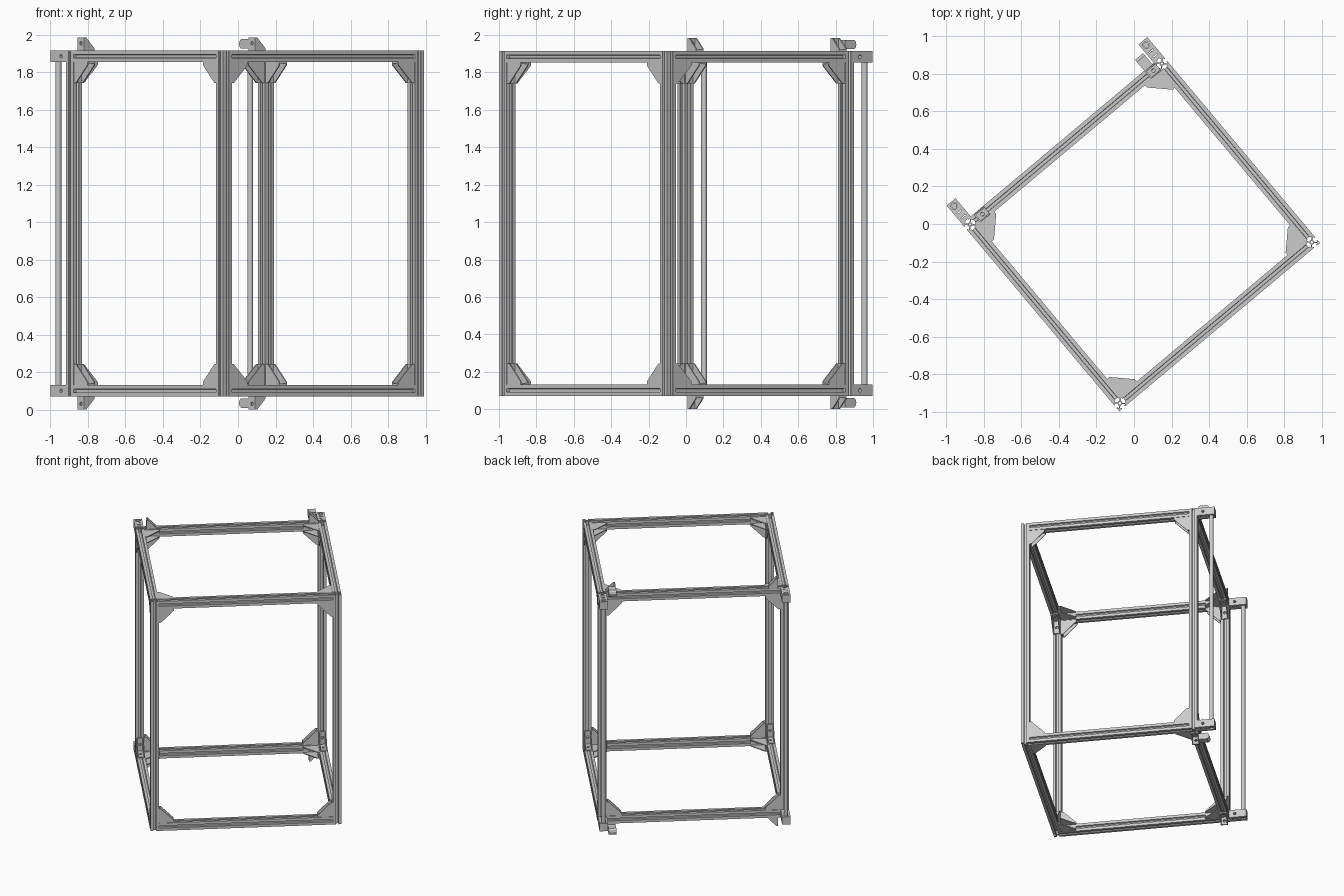
import bpy, bmesh
from math import cos, sin, pi, radians
from mathutils import Matrix, Vector

if "Cube" in bpy.data.objects:
    bpy.data.objects.remove(bpy.data.objects["Cube"])

S = 0.0615               # extrusion size
H = S / 2
U, V = 1.335, 1.243      # post spacing along the two sides
Z0, Z1 = 0.07, 1.915     # frame bottom and top
ZM = (Z0 + Z1) / 2
ROOT = Matrix.Translation((-0.075, -0.955, 0)) @ Matrix.Rotation(radians(40), 4, 'Z')
X, Y, Z = Vector((1, 0, 0)), Vector((0, 1, 0)), Vector((0, 0, 1))


def frame(o, x, y):
    z = x.cross(y)
    return Matrix(((x.x, y.x, z.x, o[0]), (x.y, y.y, z.y, o[1]),
                   (x.z, y.z, z.z, o[2]), (0, 0, 0, 1)))


def circle(cx, cy, r, n=20):
    return [(cx + r * cos(2 * pi * i / n), cy + r * sin(2 * pi * i / n)) for i in range(n)]


def rect(x0, x1, y0, y1):
    return [(x0, y0), (x1, y0), (x1, y1), (x0, y1)]


def prism(loops, depth):
    """Extrude an outline with holes, centred on its local z."""
    cu = bpy.data.curves.new("profile", 'CURVE')
    cu.dimensions, cu.fill_mode, cu.extrude = '2D', 'BOTH', depth / 2
    for pts in loops:
        sp = cu.splines.new('POLY')
        sp.points.add(len(pts) - 1)
        for p, q in zip(sp.points, pts):
            p.co = (q[0], q[1], 0, 1)
        sp.use_cyclic_u = True
    ob = bpy.data.objects.new("profile", cu)
    bpy.context.collection.objects.link(ob)
    dg = bpy.context.evaluated_depsgraph_get()
    me = bpy.data.meshes.new_from_object(ob.evaluated_get(dg))
    bpy.data.objects.remove(ob)
    bpy.data.curves.remove(cu)
    bm = bmesh.new()
    bm.from_mesh(me)
    bmesh.ops.remove_doubles(bm, verts=bm.verts, dist=1e-5)
    bmesh.ops.recalc_face_normals(bm, faces=bm.faces)
    for f in bm.faces:
        f.smooth = False
    bm.to_mesh(me)
    bm.free()
    return me


def join(name, pieces):
    bm = bmesh.new()
    for me, mat in pieces:
        tmp = me.copy()
        tmp.transform(mat)
        bm.from_mesh(tmp)
        bpy.data.meshes.remove(tmp)
    out = bpy.data.meshes.new(name)
    bm.to_mesh(out)
    bm.free()
    return out


def place(name, me, mat):
    ob = bpy.data.objects.new(name, me)
    ob.matrix_world = ROOT @ mat
    bpy.context.collection.objects.link(ob)
    return ob


# T-slot extrusion profile, one side turned four times, with a centre bore
side = [(10, 10), (3, 10), (3, 8), (5.5, 8), (5.5, 7), (2.5, 4),
        (-2.5, 4), (-5.5, 7), (-5.5, 8), (-3, 8), (-3, 10)]
k = S / 20
outline = []
for i in range(4):
    c, s = round(cos(i * pi / 2)), round(sin(i * pi / 2))
    outline += [((c * x - s * y) * k, (s * x + c * y) * k) for x, y in side]
tslot = [outline, circle(0, 0, 2.1 * k, 16)]


# Hollow corner bracket with two drilled legs and two gusset cheeks
def bracket(name, L, t, w):
    cheek = prism([[(0, 0), (L, 0), (L, t), (t, L), (0, L)]], 0.007)
    leg = prism([rect(0, L, -w / 2, w / 2), circle(L * 0.55, 0, 0.01, 16)], 0.009)
    off = w / 2 - 0.0035
    return join(name, [(cheek, Matrix.Translation((0, 0, off))),
                       (cheek, Matrix.Translation((0, 0, -off))),
                       (leg, frame((0, 0.0045, 0), X, Z)),
                       (leg, frame((0.0045, 0, 0), Y, Z))])


post = prism(tslot, Z1 - Z0)
rail_u = prism(tslot, U - S)
rail_v = prism(tslot, V - S)
big = bracket("corner_bracket", 0.112, 0.016, 0.054)
small = bracket("end_bracket", 0.07, 0.013, 0.054)

# Rod clamp: drilled block with slits
clamp = prism([rect(-H, H, H, 0.158), circle(0, 0.13, 0.018),
               rect(-0.015, 0.015, 0.085, 0.091), rect(-0.015, 0.015, 0.052, 0.058)], S)
# Rounded stop block, profile in the v-z plane
stop = prism([[(0, 0), (0.065, 0), (0.076, 0.01), (0.08, 0.025),
               (0.076, 0.04), (0.065, 0.05), (0, 0.05)]], 0.056)
rod = prism([circle(0, 0, 0.0155, 24)], Z1 - Z0 - 0.02)

# Vertical posts
for u in (0, U):
    for v in (0, V):
        place("post", post, Matrix.Translation((u, v, ZM)))

# Clamp screw hole cutter
screw = prism([circle(0, 0, 0.01, 16)], 0.2)

for z, d in ((Z0 + H, 1), (Z1 - H, -1)):
    # Horizontal rails
    for v in (0, V):
        place("long_rail", rail_u, frame((U / 2, v, z), Y, Z))
    for u in (0, U):
        place("short_rail", rail_v, frame((u, V / 2, z), Z, X))
    # Three inside brackets at every corner
    for u, a in ((0, X), (U, -X)):
        for v, b in ((0, Y), (V, -Y)):
            p, c = Vector((u, v, z)), Z * d
            for m, n in ((a, b), (a, c), (b, c)):
                place("corner_bracket", big, frame(p + (m + n) * H, m, n))
    # Brackets standing on the back rail, both facing the same way
    for u in (0.048, 1.238):
        place("end_bracket", small, frame((u, V, z - d * H), X, Z * -d))
    # Stop block beside the far bracket
    place("stop_block", stop, frame((1.266, V + 0.027, z - d * (H + 0.01)), Y, Z * -d))
    # Clamps holding the rods
    for u in (0, U):
        block = place("rod_clamp", clamp.copy(), Matrix.Translation((u, V, z)))
        cut = place("screw_cutter", screw, frame((u, V + 0.072, z), Y, Z))
        cut.hide_render = True
        cut.hide_set(True)
        mod = block.modifiers.new("screw_hole", 'BOOLEAN')
        mod.operation, mod.object, mod.solver = 'DIFFERENCE', cut, 'EXACT'

# Vertical guide rods
for f in rod.polygons:
    f.use_smooth = abs(f.normal.z) < 0.5
for u in (0, U):
    place("guide_rod", rod, Matrix.Translation((u, V + 0.13, ZM)))
